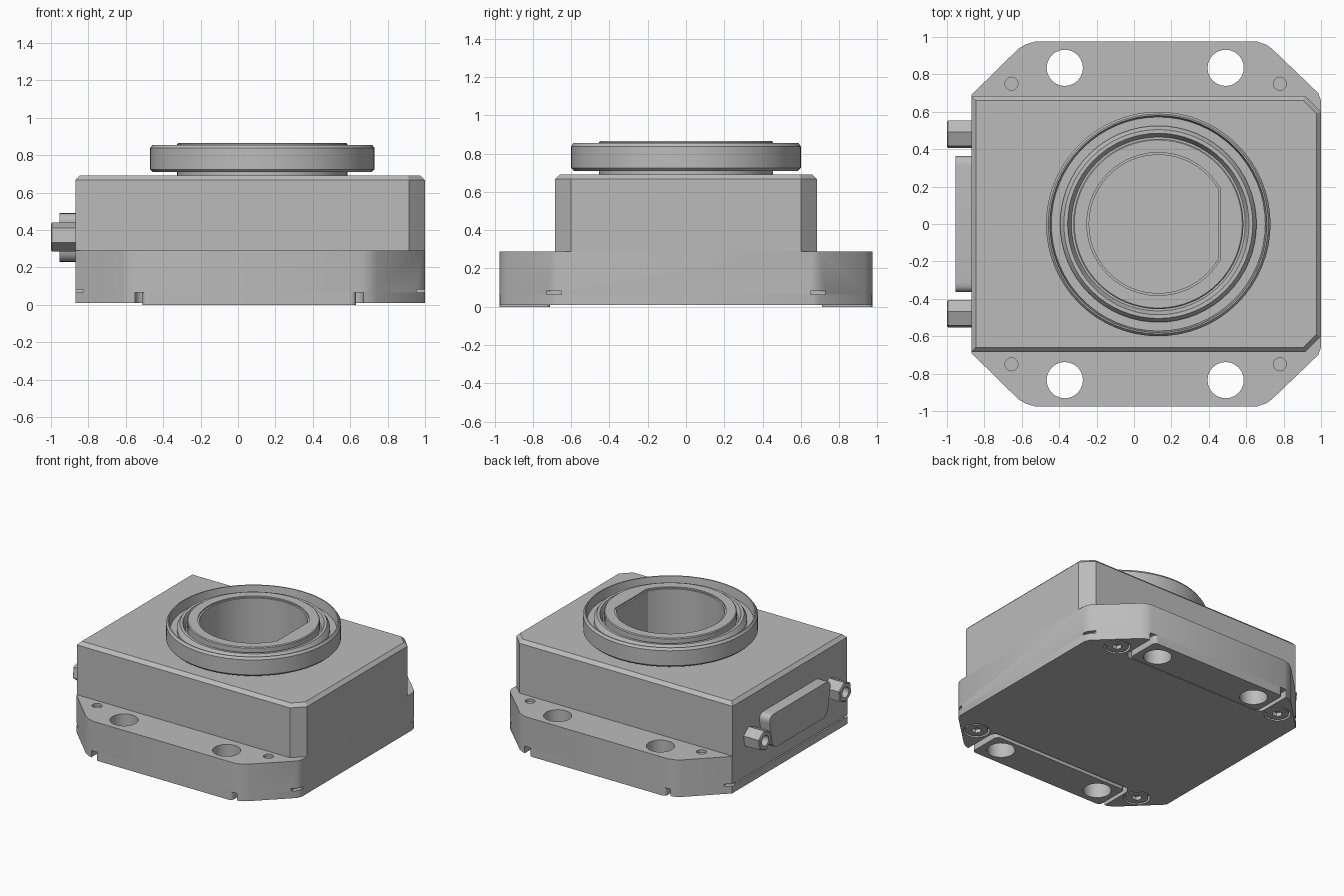
import bpy
import bmesh
import math
from mathutils import Matrix, Vector

if "Cube" in bpy.data.objects:
    bpy.data.objects.remove(bpy.data.objects["Cube"], do_unlink=True)

grey = bpy.data.materials.new("housing grey")
grey.use_nodes = True
GREY = (0.5, 0.5, 0.5, 1)
grey.diffuse_color = GREY
grey.node_tree.nodes["Principled BSDF"].inputs["Base Color"].default_value = GREY

CX = 0.13                                     # axis of the flange
SIDE_X = Matrix.Rotation(-math.pi / 2, 4, 'Y')  # prism axis z -> -x, profile x -> z
parts = []


def finish(name, bm, matrix=None):
    if matrix:
        bm.transform(matrix)
    bmesh.ops.recalc_face_normals(bm, faces=bm.faces)
    mesh = bpy.data.meshes.new(name)
    bm.to_mesh(mesh)
    bm.free()
    mesh.materials.append(grey)
    ob = bpy.data.objects.new(name, mesh)
    bpy.context.collection.objects.link(ob)
    parts.append(ob)
    return ob


def prism(name, pts, z0, z1, chamfer=0, matrix=None):
    """Extruded outline, optionally chamfered around the top."""
    bm = bmesh.new()
    base = bm.faces.new([bm.verts.new((x, y, z0)) for x, y in pts])
    ext = bmesh.ops.extrude_face_region(bm, geom=[base])
    top = [v for v in ext["geom"] if isinstance(v, bmesh.types.BMVert)]
    bmesh.ops.translate(bm, verts=top, vec=(0, 0, z1 - z0))
    if chamfer:
        rim = [e for e in bm.edges if all(v in top for v in e.verts)]
        bmesh.ops.bevel(bm, geom=rim, offset=chamfer, segments=1, affect='EDGES')
    return finish(name, bm, matrix)


def circle(r, n, cx=0, cy=0, turn=0):
    return [(cx + r * math.cos(turn + math.tau * i / n),
             cy + r * math.sin(turn + math.tau * i / n)) for i in range(n)]


def rect(x0, x1, y0, y1):
    return [(x0, y0), (x1, y0), (x1, y1), (x0, y1)]


def rounded(pts, r, n=5):
    """Round every corner of a polygon with a small curve."""
    out = []
    for i, p in enumerate(pts):
        p = Vector(p)
        a, b = Vector(pts[i - 1]) - p, Vector(pts[(i + 1) % len(pts)]) - p
        a, b = p + a.normalized() * r, p + b.normalized() * r
        for k in range(n + 1):
            t = k / n
            out.append(tuple(a * (1 - t) ** 2 + p * 2 * t * (1 - t) + b * t * t))
    return out


def lathe(name, profile, n=64):
    bm = bmesh.new()
    rings = [[bm.verts.new((x, y, z)) for x, y in circle(r, n, CX)] for r, z in profile]
    for a, b in zip(rings, rings[1:] + rings[:1]):
        for i in range(n):
            j = (i + 1) % n
            bm.faces.new((a[i], a[j], b[j], b[i]))
    return finish(name, bm)


def cut(ob, *cutters):
    for c in cutters:
        mod = ob.modifiers.new("cut", 'BOOLEAN')
        mod.operation, mod.solver, mod.object = 'DIFFERENCE', 'EXACT', c
        bpy.context.view_layer.objects.active = ob
        bpy.ops.object.modifier_apply(modifier=mod.name)
        parts.remove(c)
        bpy.data.objects.remove(c, do_unlink=True)


def bore(z0, z1, grow=0.0):
    """D-shaped cutter with a flat on the +x side."""
    r, flat = 0.37 + grow, 0.32 + grow
    a = math.acos(flat / r)
    n = 48
    pts = [(CX + r * math.cos(a + (math.tau - 2 * a) * i / n),
            r * math.sin(a + (math.tau - 2 * a) * i / n)) for i in range(n + 1)]
    return prism("cutter", pts, z0, z1)


# Octagonal base outline, softened at the front and back corners
half = [(1, 0.66), (0.985, 0.70), (0.74, 0.935), (0.71, 0.958), (0.66, 0.975),
        (-0.53, 0.975), (-0.58, 0.96), (-0.62, 0.935), (-0.87, 0.69)]
outline = half + [(x, -y) for x, y in reversed(half)]
HOLES = [(x, s * 0.835) for x in (-0.37, 0.49) for s in (1, -1)]
SCREWS = [(x, s * 0.75) for x in (-0.655, 0.78) for s in (1, -1)]


def hole_cutters(r, n, points, z0, z1):
    return [prism("cutter", circle(r, n, x, y), z0, z1) for x, y in points]


# Base with mounting holes, screw tips and small corner slits
base = prism("base_housing", outline, 0.065, 0.29)
slits = [prism("cutter", rect(x - 0.05, x + 0.05, s * 0.69 - 0.04, s * 0.69 + 0.04), 0.05, 0.083)
         for x in (-0.87, 1) for s in (1, -1)]
cut(base, bore(0.0, 0.5), *slits, *hole_cutters(0.097, 24, HOLES, -0.1, 0.4),
    *hole_cutters(0.035, 16, SCREWS, 0.27, 0.4),
    prism("cutter", rect(-0.9, -0.855, -0.6, 0.6), 0.05, 0.075))

# Upper housing with chamfered rim and two cut corners
upper = prism("upper_housing", [(-0.87, -0.685), (0.915, -0.685), (1, -0.60), (1, 0.60),
                                (0.915, 0.685), (-0.87, 0.685)], 0.29, 0.692, 0.025)
cut(upper, bore(0.2, 0.9))

# Bottom cover, notched around the mounting pads
cover = prism("bottom_cover", outline, 0.01, 0.065)
notches = [prism("cutter", rounded(rect(-0.55, 0.67, *sorted((s * 0.69, s * 1.2))), 0.06),
                 -0.1, 0.2) for s in (1, -1)]
cut(cover, *notches, *hole_cutters(0.092, 24, SCREWS, -0.1, 0.05))

# Mounting pads
for s, side in ((1, "back"), (-1, "front")):
    pad = prism(side + "_mounting_pad",
                rounded(rect(-0.51, 0.63, *sorted((s * 0.71, s * 0.975))), 0.03), 0, 0.065)
    cut(pad, *hole_cutters(0.097, 24, [h for h in HOLES if h[1] * s > 0], -0.1, 0.2))

# Countersunk socket screws
for i, (x, y) in enumerate(SCREWS):
    screw = prism(f"cover_screw_{i + 1}", circle(0.078, 24, x, y), 0.012, 0.06)
    cut(screw, prism("cutter", circle(0.036, 6, x, y), -0.1, 0.04))

# Hollow hub and the lipped flange around it
hub = prism("hub", circle(0.455, 64, CX), 0.6, 0.865, 0.006)
cut(hub, bore(0.5, 1), bore(0.855, 1, 0.012))
lathe("flange_ring", [(0.45, 0.71), (0.585, 0.71), (0.6, 0.725), (0.6, 0.838), (0.588, 0.855),
                      (0.58, 0.855), (0.572, 0.785), (0.525, 0.785), (0.525, 0.81),
                      (0.505, 0.84), (0.485, 0.84), (0.465, 0.80), (0.45, 0.80)])

# Connector shell: hollow, wider at the top
ZC = 0.36


def d_profile(inset):
    h, top, low = 0.13 - inset, 0.372 - inset, 0.325 - inset
    return rounded([(ZC - h, -low), (ZC + h, -top), (ZC + h, top), (ZC - h, low)], 0.06)


shell = prism("connector_shell", d_profile(0), 0.86, 0.955, matrix=SIDE_X)
cut(shell, prism("cutter", d_profile(0.018), 0.875, 1.1, matrix=SIDE_X))

# Two rows of connector pins
for row, (count, z) in enumerate(((8, 0.41), (7, 0.31))):
    for i in range(count):
        y = (i - (count - 1) / 2) * 0.08
        prism(f"connector_pin_{row + 1}_{i + 1}", circle(0.014, 8, z, y), 0.87, 0.945,
              0.005, SIDE_X)

# Hexagonal standoffs with threaded holes
for s, side in ((1, "back"), (-1, "front")):
    nut = prism(side + "_standoff", circle(0.079, 6, ZC + 0.003, s * 0.48, 0.15),
                0.86, 1.0, 0.006, SIDE_X)
    cut(nut, prism("cutter", circle(0.04, 16, ZC + 0.003, s * 0.48), 0.92, 1.1, matrix=SIDE_X))

# Smooth round walls, keep hard edges
bpy.ops.object.select_all(action='DESELECT')
for ob in parts:
    ob.select_set(True)
bpy.context.view_layer.objects.active = parts[0]
bpy.ops.object.shade_smooth_by_angle(angle=math.radians(30))
